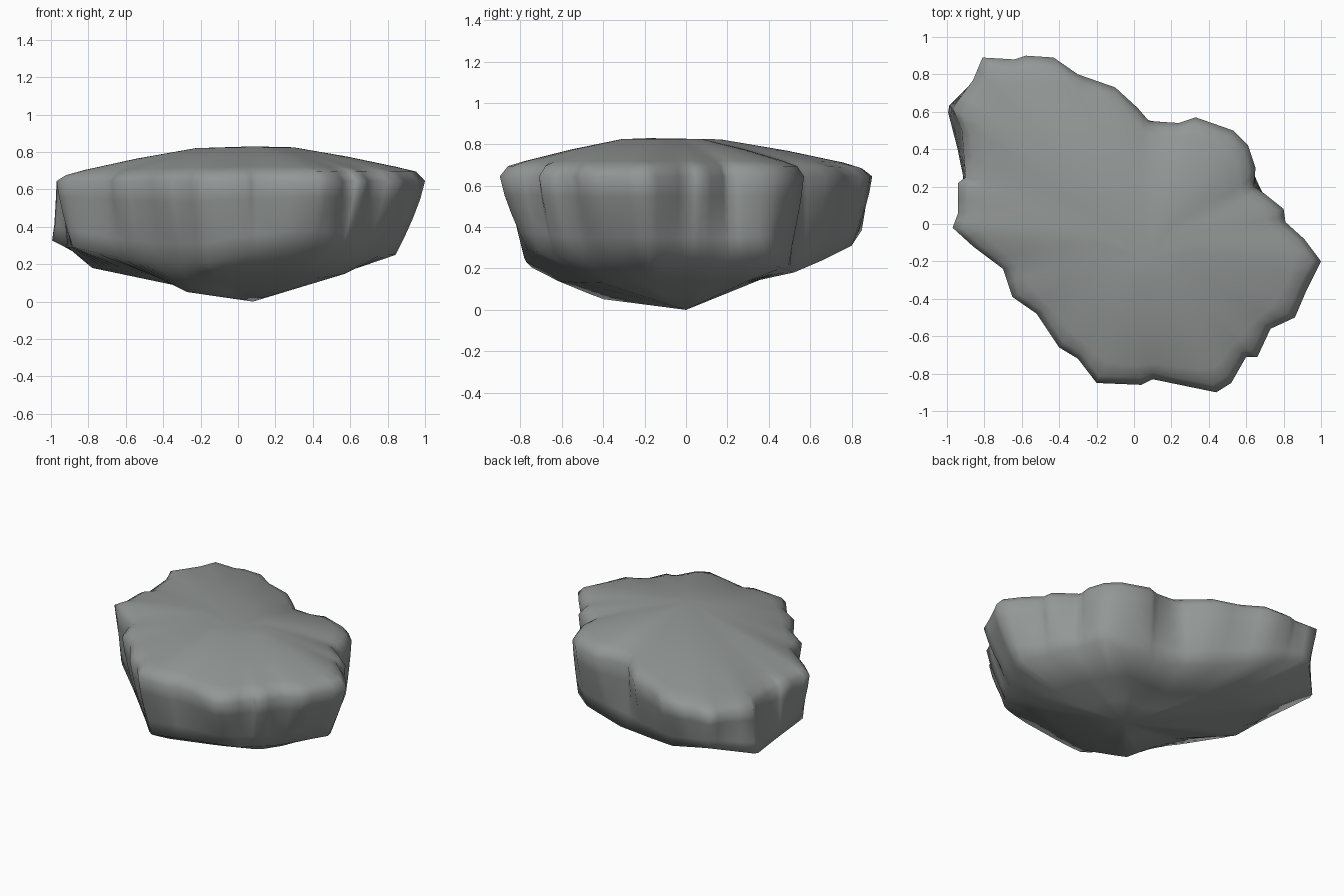
import bpy
import bmesh
import math
from mathutils import Vector

cube = bpy.data.objects.get("Cube")
if cube:
    bpy.data.objects.remove(cube, do_unlink=True)

# Flat stone colour
stone = bpy.data.materials.new("grey stone")
stone.use_nodes = True
colour = (0.29, 0.31, 0.30, 1)
stone.diffuse_color = colour
stone.node_tree.nodes["Principled BSDF"].inputs["Base Color"].default_value = colour

# Craggy plan outline in hundredths, counter-clockwise
outline = [
    (100, -20), (91, -8), (81, 1), (80, 8), (70, 16), (64, 20), (65, 30),
    (61, 42), (53, 50), (33, 57), (24, 54), (8, 55), (2, 62), (-10, 73),
    (-30, 80), (-43, 89), (-58, 90), (-64, 88), (-81, 89), (-86, 77),
    (-97, 62), (-92, 50), (-90, 25), (-94, 22), (-94, 6), (-97, -2),
    (-86, -12), (-70, -24), (-65, -39), (-52, -48), (-40, -66), (-30, -72),
    (-20, -85), (4, -86), (10, -83), (44, -90), (52, -85), (60, -71),
    (66, -71), (73, -56), (86, -50), (92, -36)]

# Corners where the walls end, and corners of the belly around the keel
foot_corners = [
    (85, -17, 25), (74, 5, 25), (58, 40, 26), (48, 44, 21), (16, 52, 18),
    (-18, 66, 24), (-45, 80, 31), (-76, 86, 40), (-100, 62, 33),
    (-92, 31, 29), (-88, -8, 29), (-62, -30, 23), (-33, -58, 20),
    (-18, -74, 20), (-4, -78, 24), (30, -79, 29), (50, -72, 28),
    (65, -50, 25)]
belly_corners = [
    (58, -28, 15), (45, 10, 14), (30, 30, 14), (0, 30, 13), (-30, 42, 17),
    (-62, 42, 20), (-78, 10, 18), (-47, -14, 15), (-27, -40, 5),
    (-12, -62, 14), (20, -50, 13), (45, -40, 13)]

centre = Vector((0.05, -0.1))
keel = Vector((0.08, 0, 0))
rim_height = 0.645


def bearing(point):
    """Angle of a point around the centre."""
    return math.atan2(point[1] - centre.y, point[0] - centre.x) % math.tau


def halved(points):
    """Add a midpoint to every edge of a closed loop."""
    result = []
    for i, point in enumerate(points):
        result += [(points[i - 1] + point) / 2, point]
    return result


def smoothed(points, passes):
    """Relax a closed loop so that notches fade."""
    for _ in range(passes):
        count = len(points)
        points = [(points[i - 1] + points[i] * 2 + points[(i + 1) % count]) / 4
                  for i in range(count)]
    return points


def at_bearing(corners, angle):
    """Point on a closed loop of corners in the given direction."""
    for i, end in enumerate(corners):
        start = corners[i - 1]
        first = bearing(start)
        span = (bearing(end) - first) % math.tau
        step = (angle - first) % math.tau
        if step <= span:
            return start.lerp(end, step / span)


rim = halved([Vector(p) / 100 for p in outline])
angles = [bearing(p) for p in rim]
foot, belly = [
    [at_bearing([Vector(c) / 100 for c in corners], a) for a in angles]
    for corners in (foot_corners, belly_corners)]
rim_line = [Vector((p.x, p.y, rim_height)) for p in rim]

# Domed top: scale, height, smoothing passes
rings = []
for scale, height, passes in [(0.28, 0.825, 8), (0.60, 0.775, 6),
                              (0.87, 0.72, 2), (0.95, 0.695, 0)]:
    ring = []
    for point in smoothed(rim, passes):
        x, y = centre + (point - centre) * scale
        ring.append(Vector((x, y, height + 0.02 * min(0, x))))
    rings.append(ring)

# Walls leaning in from the rim to the foot
rings.append(rim_line)
for depth in (0.25, 0.5, 0.75):
    ring = []
    for top, bottom in zip(rim_line, foot):
        point = top.lerp(bottom, depth ** 1.3)
        point.z = top.z + (bottom.z - top.z) * depth
        ring.append(point)
    rings.append(ring)

# Underside tapering to the keel
rings += [foot, belly, [p.lerp(keel, 0.5) for p in belly]]


def cap(bm, loop, tip):
    """Close a loop with a fan of triangles."""
    apex = bm.verts.new(tip)
    for i, vert in enumerate(loop):
        bm.faces.new((loop[i - 1], vert, apex))


# Build the stone body
bm = bmesh.new()
loops = [[bm.verts.new(p) for p in ring] for ring in rings]
for upper, lower in zip(loops, loops[1:]):
    for i in range(len(upper)):
        bm.faces.new((upper[i - 1], lower[i - 1], lower[i], upper[i]))
cap(bm, loops[0], (0.08, -0.18, 0.83))
cap(bm, loops[-1], keel)
bmesh.ops.recalc_face_normals(bm, faces=bm.faces[:])
for face in bm.faces:
    face.smooth = True

mesh = bpy.data.meshes.new("rock")
bm.to_mesh(mesh)
bm.free()
mesh.materials.append(stone)
rock = bpy.data.objects.new("rock", mesh)
bpy.context.collection.objects.link(rock)
